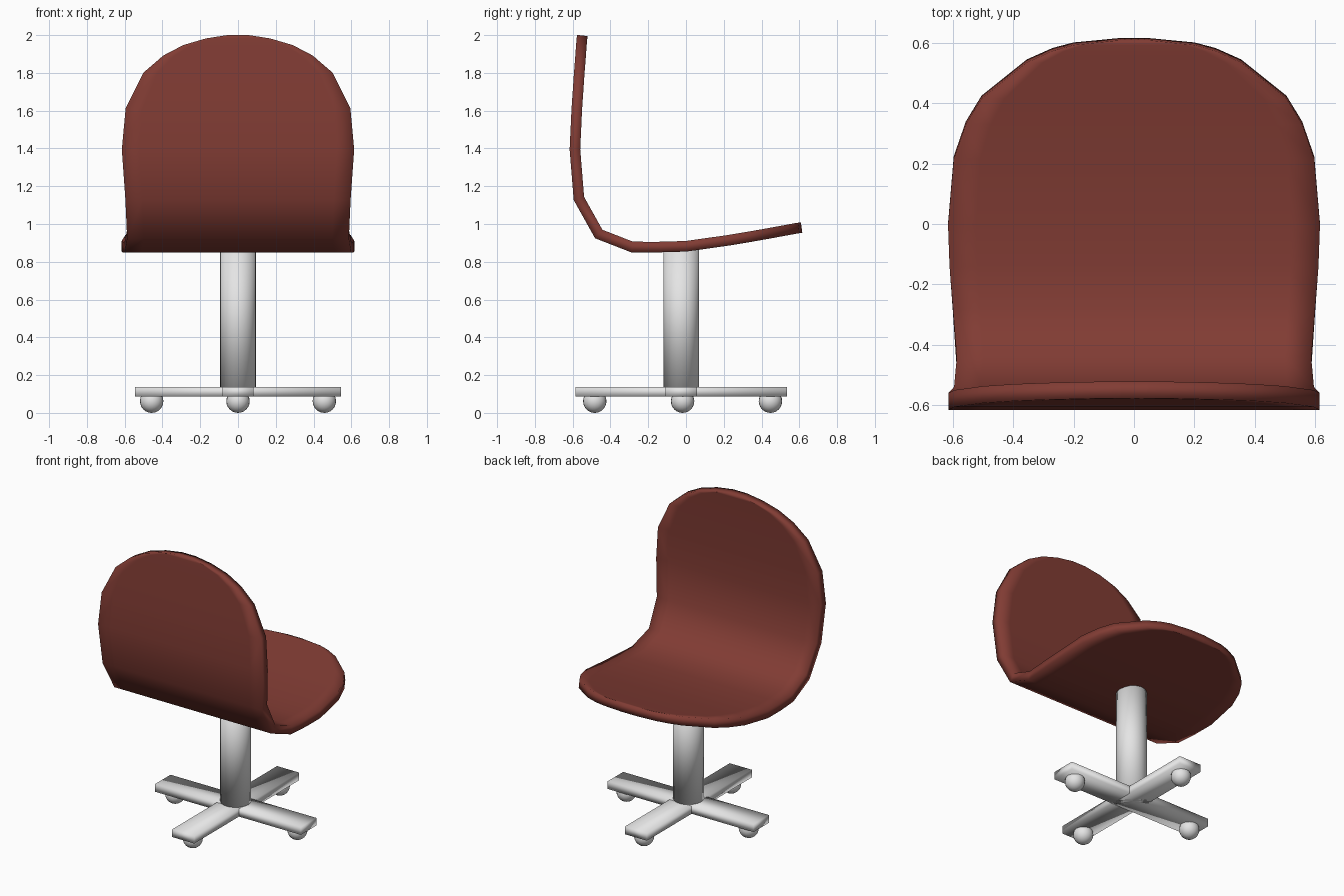
import bpy, bmesh, math

if "Cube" in bpy.data.objects:
    bpy.data.objects.remove(bpy.data.objects["Cube"])


def material(name, rgb):
    m = bpy.data.materials.new(name)
    m.diffuse_color = (*rgb, 1)
    m.use_nodes = True
    m.node_tree.nodes["Principled BSDF"].inputs["Base Color"].default_value = m.diffuse_color
    return m


red = material("brick red", (0.22, 0.045, 0.034))
grey = material("light grey", (0.78, 0.78, 0.78))
CY = -0.025  # centre of the pedestal


def finish(obj, name, mat):
    obj.name = name
    obj.data.materials.append(mat)
    for p in obj.data.polygons:
        p.use_smooth = True
    return obj


# Shell: rows of (y, z, half width) from the seat's front lip to the top of the back
rows = [
    (0.612, 0.981, 0.05), (0.597, 0.979, 0.20), (0.578, 0.976, 0.27),
    (0.54, 0.969, 0.355), (0.42, 0.947, 0.505), (0.335, 0.932, 0.557),
    (0.22, 0.913, 0.597), (0.0, 0.882, 0.616), (-0.14, 0.878, 0.611),
    (-0.285, 0.878, 0.60), (-0.462, 0.947, 0.587), (-0.567, 1.135, 0.596),
    (-0.588, 1.395, 0.615), (-0.578, 1.61, 0.595), (-0.565, 1.80, 0.50),
    (-0.558, 1.89, 0.395), (-0.554, 1.945, 0.29), (-0.551, 1.98, 0.17),
    (-0.549, 1.998, 0.05),
]
bm = bmesh.new()
cols = (-1, -0.85, -0.45, 0, 0.45, 0.85, 1)
grid = [[bm.verts.new((w * c, y, z)) for c in cols] for y, z, w in rows]
for a, b in zip(grid, grid[1:]):
    for i in range(len(cols) - 1):
        bm.faces.new((a[i], b[i], b[i + 1], a[i + 1]))
bmesh.ops.recalc_face_normals(bm, faces=bm.faces)
mesh = bpy.data.meshes.new("seat_shell")
bm.to_mesh(mesh)
bm.free()
shell = bpy.data.objects.new("seat_shell", mesh)
bpy.context.collection.objects.link(shell)
finish(shell, "seat_shell", red)
solid = shell.modifiers.new("thickness", 'SOLIDIFY')
solid.thickness = 0.056
solid.offset = 0
solid.use_even_offset = True

# Pedestal column
bpy.ops.mesh.primitive_cylinder_add(vertices=24, radius=0.095, depth=0.75,
                                    location=(0, CY, 0.505))
finish(bpy.context.object, "column", grey)

# Crossed base bars
for name, size in (("base_bar_side", (1.09, 0.165, 0.052)),
                   ("base_bar_front", (0.165, 1.12, 0.052))):
    bpy.ops.mesh.primitive_cube_add(size=1, location=(0, CY, 0.112))
    bar = bpy.context.object
    bar.scale = size
    bpy.ops.object.transform_apply(location=False, rotation=False, scale=True)
    finish(bar, name, grey)

# Ball casters
for i in range(4):
    a = i * math.pi / 2
    bpy.ops.mesh.primitive_uv_sphere_add(
        segments=20, ring_count=12, radius=0.062,
        location=(0.457 * math.cos(a), CY + 0.007 + 0.465 * math.sin(a), 0.062))
    finish(bpy.context.object, f"caster_{i + 1}", grey)
